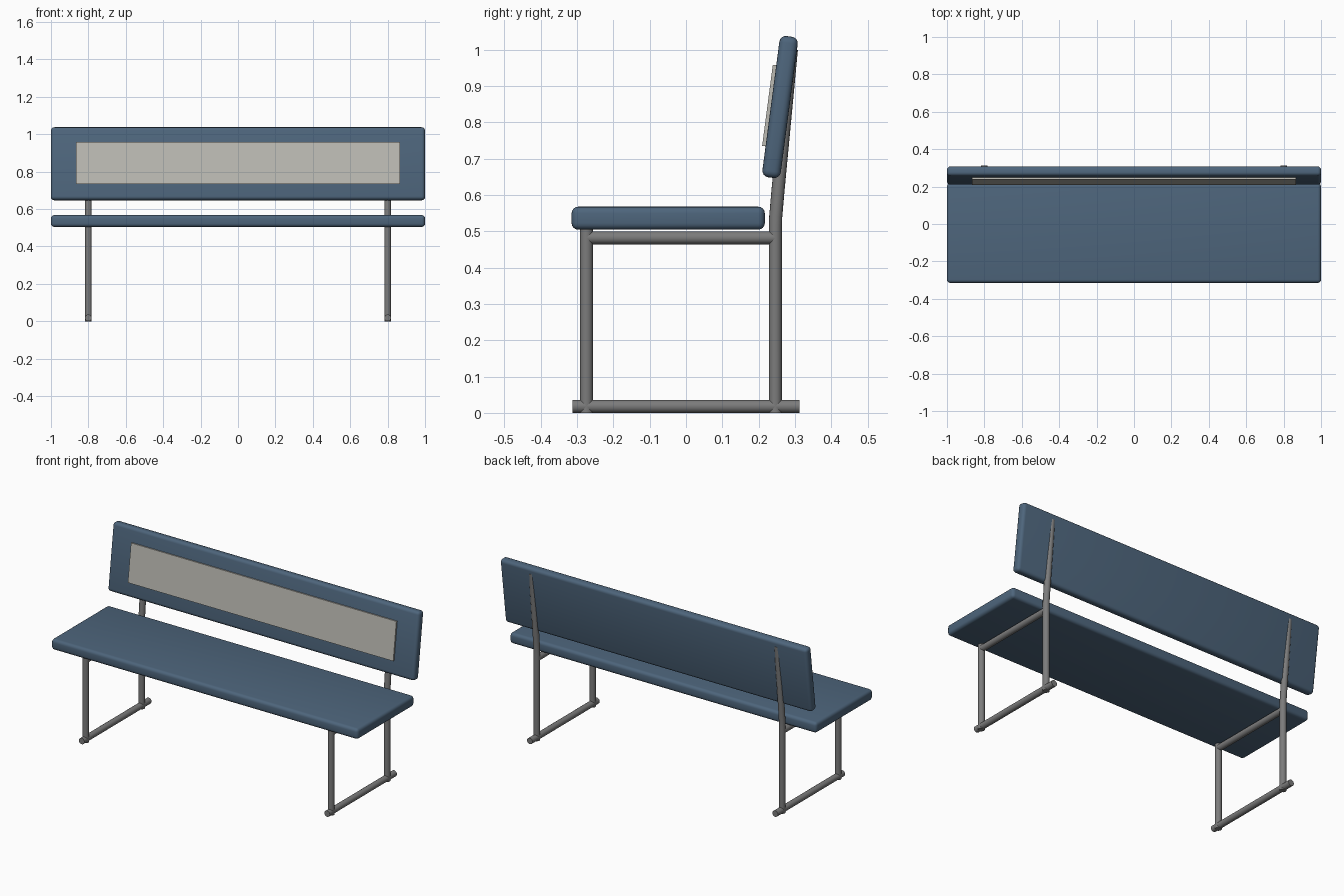
import bpy
import math

if "Cube" in bpy.data.objects:
    bpy.data.objects.remove(bpy.data.objects["Cube"])

TUBE_R = 0.018
FRAME_X = 0.80
TILT = math.radians(7.5)


def material(name, rgb):
    mat = bpy.data.materials.new(name)
    mat.diffuse_color = (*rgb, 1)
    mat.use_nodes = True
    mat.node_tree.nodes["Principled BSDF"].inputs["Base Color"].default_value = mat.diffuse_color
    return mat


BLUE = material("blue_cushion", (0.075, 0.13, 0.20))
PALE = material("pale_panel", (0.50, 0.49, 0.45))
STEEL = material("grey_steel", (0.20, 0.20, 0.20))


def finish(obj, name, mat, angle=35):
    obj.name = obj.data.name = name
    obj.data.materials.append(mat)
    bpy.ops.object.shade_smooth_by_angle(angle=math.radians(angle))
    return obj


def board(name, centre, size, mat, bevel=0.0, tilt=0.0):
    """Rectangular slab with optionally rounded edges."""
    bpy.ops.mesh.primitive_cube_add(size=1, location=centre)
    obj = bpy.context.object
    obj.scale = size
    bpy.ops.object.transform_apply(location=False, rotation=False, scale=True)
    if bevel:
        mod = obj.modifiers.new("round_edges", 'BEVEL')
        mod.width = bevel
        mod.segments = 4
        bpy.ops.object.modifier_apply(modifier=mod.name)
    obj.rotation_euler.x = -tilt
    return finish(obj, name, mat)


def tube(name, x, path):
    """Round tube following (y, z) points in the plane at x."""
    curve = bpy.data.curves.new(name, 'CURVE')
    curve.dimensions = '3D'
    curve.bevel_depth = TUBE_R
    curve.bevel_resolution = 6
    curve.use_fill_caps = True
    spline = curve.splines.new('POLY')
    spline.points.add(len(path) - 1)
    for point, (y, z) in zip(spline.points, path):
        point.co = (x, y, z, 1)
    obj = bpy.data.objects.new(name, curve)
    bpy.context.collection.objects.link(obj)
    bpy.ops.object.select_all(action='DESELECT')
    obj.select_set(True)
    bpy.context.view_layer.objects.active = obj
    bpy.ops.object.convert(target='MESH')
    return finish(bpy.context.object, name, STEEL)


# Seat cushion
board("seat", (0, -0.049, 0.536), (2.0, 0.532, 0.063), BLUE, bevel=0.018)

# Tilted backrest
BACK = (0, 0.259, 0.842)
board("backrest", BACK, (2.0, 0.051, 0.392), BLUE, bevel=0.018, tilt=TILT)

# Pale inset panel, just proud of the backrest front
off = -0.029
board("backrest_panel",
      (0, BACK[1] + off * math.cos(TILT), BACK[2] - off * math.sin(TILT)),
      (1.73, 0.012, 0.225), PALE, tilt=TILT)

# Two tubular end frames
for side, x in (("left", -FRAME_X), ("right", FRAME_X)):
    tube(f"{side}_foot_rail", x, [(-0.313, TUBE_R), (0.312, TUBE_R)])
    tube(f"{side}_front_leg", x, [(-0.274, 0.0), (-0.274, 0.51)])
    tube(f"{side}_seat_rail", x, [(-0.274, 0.482), (0.246, 0.482)])
    # Rear leg bends back gently to carry the backrest
    tube(f"{side}_rear_post", x, [(0.246, 0.0), (0.246, 0.51), (0.247, 0.54),
                                  (0.250, 0.575), (0.254, 0.62), (0.290, 1.0)])
